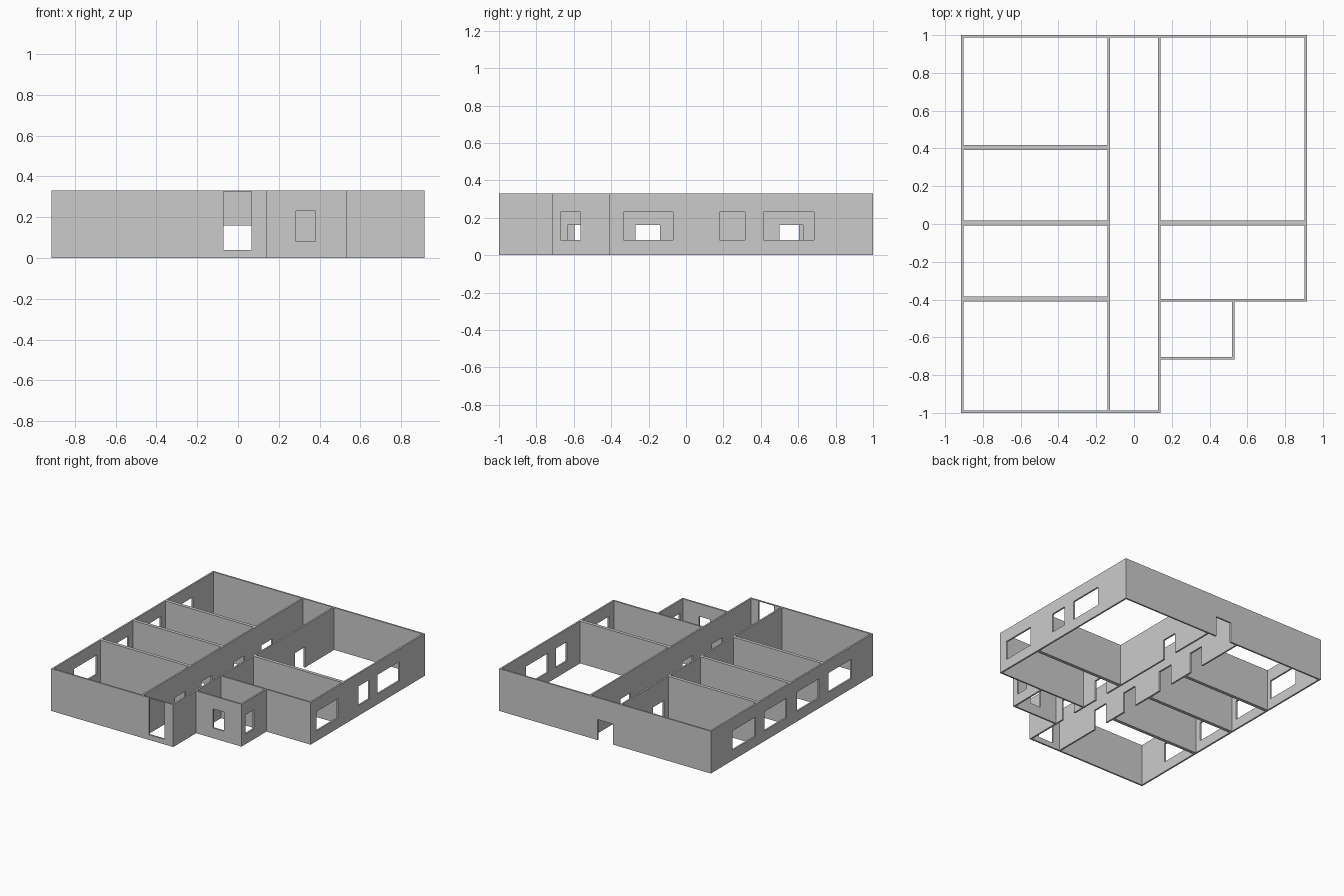
import bpy
import bmesh

cube = bpy.data.objects.get("Cube")
if cube:
    bpy.data.objects.remove(cube, do_unlink=True)

HEIGHT = 0.33
THIN = 0.013
THICK = 0.026
SILL, HEAD = 0.08, 0.23   # window bottom and top
DOOR_TOP = 0.16

grey = bpy.data.materials.new("wall grey")
grey.use_nodes = True
colour = (0.6, 0.6, 0.6, 1)
grey.diffuse_color = colour
grey.node_tree.nodes["Principled BSDF"].inputs["Base Color"].default_value = colour


def window(a, b):
    return (a, b, SILL, HEAD)


def door(a, b):
    return (a, b, 0, DOOR_TOP)


def wall(name, axis, at, start, end, openings=(), thickness=THIN):
    """Flat panel along one axis with rectangular openings, thickened about its centre."""
    us = sorted({start, end, *(u for o in openings for u in o[:2])})
    zs = sorted({0, HEIGHT, *(z for o in openings for z in o[2:])})
    bm = bmesh.new()

    def point(u, z):
        return bm.verts.new((u, at, z) if axis == "x" else (at, u, z))

    grid = [[point(u, z) for z in zs] for u in us]
    for i in range(len(us) - 1):
        for j in range(len(zs) - 1):
            u, z = (us[i] + us[i + 1]) / 2, (zs[j] + zs[j + 1]) / 2
            if any(a < u < b and c < z < d for a, b, c, d in openings):
                continue
            bm.faces.new((grid[i][j], grid[i + 1][j], grid[i + 1][j + 1], grid[i][j + 1]))
    loose = [v for v in bm.verts if not v.link_faces]
    bmesh.ops.delete(bm, geom=loose, context="VERTS")
    mesh = bpy.data.meshes.new(name)
    bm.to_mesh(mesh)
    bm.free()
    mesh.materials.append(grey)
    obj = bpy.data.objects.new(name, mesh)
    bpy.context.collection.objects.link(obj)
    solid = obj.modifiers.new("thickness", "SOLIDIFY")
    solid.thickness = thickness
    solid.offset = 0
    return obj


SIDE = 0.915 - THIN / 2     # centre of the outer side walls
END = 1 - THIN / 2          # centre of the end walls
HALL = 0.134                # centre of the hallway walls
OUT = 0.915
INNER = HALL + THIN / 2

# Outer walls
wall("back_wall", "x", END, -OUT, OUT, [door(-0.07, 0.065)])
wall("front_wall", "x", -END, -OUT, INNER, [(-0.07, 0.065, 0.04, 0.325)])
wall("right_outer_wall", "y", -SIDE, -1 + THIN, 1 - THIN,
     [window(-0.735, -0.45), window(-0.335, -0.065),
      window(0.065, 0.34), window(0.45, 0.73)])
wall("left_outer_wall", "y", SIDE, -0.41, 1 - THIN,
     [window(-0.335, -0.07), window(0.18, 0.315), window(0.415, 0.685)])
wall("left_room_front_wall", "x", -0.41 + THIN / 2, INNER, OUT - THIN)

# Hallway walls with doors to the rooms
wall("hall_right_wall", "y", -HALL, -1 + THIN, 1 - THIN,
     [door(-0.596, -0.465), door(-0.27, -0.14), door(0.13, 0.26), door(0.475, 0.605)])
wall("hall_left_wall", "y", HALL, -1 + THIN, 1 - THIN,
     [door(-0.634, -0.505), door(-0.27, -0.14), door(0.5, 0.626)])

# Partitions between rooms
for label, y in (("front", -0.396), ("middle", 0.006), ("back", 0.406)):
    wall(f"right_{label}_partition", "x", y, -OUT + THIN, -INNER, thickness=THICK)
wall("left_middle_partition", "x", 0.006, INNER, OUT - THIN, thickness=THICK)

# Small side room beside the entrance
wall("side_room_front_wall", "x", -0.711, INNER, 0.533, [window(0.285, 0.38)])
wall("side_room_outer_wall", "y", 0.5265, -0.7045, -0.41, [window(-0.67, -0.565)])
